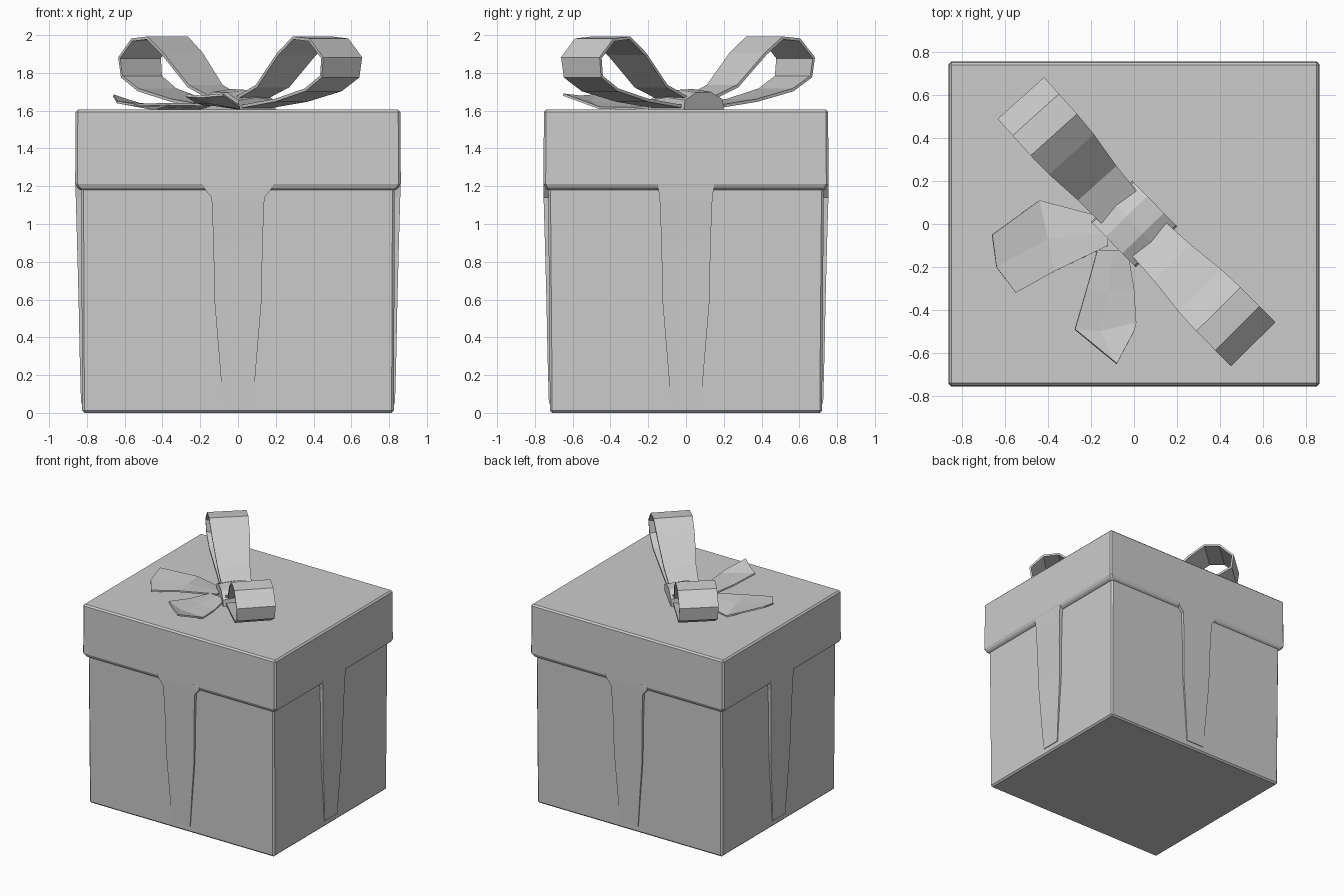
import bpy, bmesh, math
from mathutils import Vector

if "Cube" in bpy.data.objects:
    bpy.data.objects.remove(bpy.data.objects["Cube"])

grey = bpy.data.materials.new("plain grey")
grey.diffuse_color = (0.6, 0.6, 0.6, 1)
grey.use_nodes = True
grey.node_tree.nodes["Principled BSDF"].inputs["Base Color"].default_value = grey.diffuse_color


def make(name, verts, faces, thickness=0, bevel=0):
    me = bpy.data.meshes.new(name)
    me.from_pydata([tuple(v) for v in verts], [], faces)
    bm = bmesh.new()
    bm.from_mesh(me)
    bmesh.ops.recalc_face_normals(bm, faces=bm.faces)
    bm.to_mesh(me)
    bm.free()
    me.materials.append(grey)
    ob = bpy.data.objects.new(name, me)
    bpy.context.collection.objects.link(ob)
    if thickness:
        m = ob.modifiers.new("thickness", 'SOLIDIFY')
        m.thickness = thickness
        m.offset = 0
    if bevel:
        m = ob.modifiers.new("bevel", 'BEVEL')
        m.width = bevel
        m.segments = 1
        m.limit_method = 'ANGLE'
    return ob


def rings(name, levels, bevel):
    """Closed rectangular stack; each level is (half x, half y, z)."""
    verts, faces = [], []
    for hx, hy, z in levels:
        verts += [(-hx, -hy, z), (hx, -hy, z), (hx, hy, z), (-hx, hy, z)]
    n = len(levels)
    for i in range(n - 1):
        for j in range(4):
            k = (j + 1) % 4
            faces.append((4*i + j, 4*i + k, 4*i + 4 + k, 4*i + 4 + j))
    faces += [(3, 2, 1, 0), tuple(range(4*n - 4, 4*n))]
    return make(name, verts, faces, bevel=bevel)


# Box body and overhanging lid
rings("box_body", [(0.825, 0.72, 0), (0.83, 0.73, 1.25)], 0.012)
rings("lid", [(0.83, 0.728, 1.175), (0.862, 0.755, 1.2), (0.86, 0.752, 1.605)], 0.012)


# Ribbon straps that run out of the lid and sink into each wall
def strap(name, angle, wall, flare):
    rows = [(1.22, 0.14 + flare, 0.030), (1.19, 0.14 + flare * 0.8, 0.030),
            (1.14, 0.14, 0.029), (0.9, 0.13, 0.022),
            (0.6, 0.125, 0.014), (0.3, 0.10, 0.008), (0.05, 0.08, 0.001)]
    verts, faces = [], []
    for z, w, out in rows:
        for x, d in ((-w, -0.02), (-w, out), (w, out), (w, -0.02)):
            p = Vector((x, -(wall + d)))
            c, s = math.cos(angle), math.sin(angle)
            verts.append((c*p.x - s*p.y, s*p.x + c*p.y, z))
    n = len(rows)
    for i in range(n - 1):
        for j in range(4):
            k = (j + 1) % 4
            faces.append((4*i + j, 4*i + k, 4*i + 4 + k, 4*i + 4 + j))
    faces += [(0, 1, 2, 3), tuple(range(4*n - 4, 4*n))]
    make(name, verts, faces)


for i, side in enumerate(("front", "right", "back", "left")):
    strap(side + "_strap", i * math.pi / 2, (0.725, 0.83)[i % 2], (0.05, 0.01)[i % 2])


# Bow loops: a flat ribbon swept along a teardrop profile (distance, height, half width)
LOOP = [(0.08, 1.66, 0.11), (0.26, 1.73, 0.12), (0.44, 1.90, 0.14),
        (0.56, 1.985, 0.145), (0.68, 1.975, 0.145), (0.78, 1.88, 0.145),
        (0.765, 1.78, 0.14), (0.64, 1.71, 0.135), (0.4, 1.655, 0.12),
        (0.08, 1.615, 0.11)]


def bow_loop(name, dx, dy):
    d = Vector((dx, dy, 0)).normalized()
    side = Vector((-d.y, d.x, 0))
    verts = []
    for r, z, w in LOOP:
        for s in (-w, w):
            verts.append(d * r + side * s + Vector((0, 0, z)))
    faces = [(2*i, 2*i + 1, 2*i + 3, 2*i + 2) for i in range(len(LOOP) - 1)]
    make(name, verts, faces, thickness=0.016)


bow_loop("bow_loop_right", 0.545, -0.55)
bow_loop("bow_loop_left", -0.53, 0.59)

# Knot: faceted band lying across the two loops
d = Vector((0.7, -0.714, 0)).normalized()
s = Vector((-d.y, d.x, 0))
verts, faces = [], []
for w in (-0.135, 0, 0.135):
    up = 0.015 if w == 0 else 0
    for r, z in ((-0.15, 1.59), (-0.14, 1.66), (-0.05, 1.70),
                 (0.06, 1.695), (0.14, 1.655), (0.15, 1.59)):
        verts.append(d * r + s * w + Vector((0, 0, z + up * (z > 1.6))))
for i in range(2):
    for j in range(6):
        k = (j + 1) % 6
        faces.append((6*i + j, 6*i + k, 6*i + 6 + k, 6*i + 6 + j))
faces += [tuple(range(6)), tuple(range(12, 18))]
make("knot", verts, faces)


# Ribbon tails: rows of left / middle / right points ending in a notched tip
def tail(name, rows):
    verts = [p for row in rows for p in row]
    faces = []
    for i in range(len(rows) - 1):
        for j in range(2):
            a = 3*i + j
            faces.append((a, a + 1, a + 4, a + 3))
    make(name, verts, faces, thickness=0.012)


tail("tail_left", [
    [(-0.10, 0.02, 1.615), (-0.12, -0.04, 1.63), (-0.12, -0.10, 1.63)],
    [(-0.44, 0.11, 1.608), (-0.40, -0.07, 1.625), (-0.37, -0.22, 1.635)],
    [(-0.66, -0.05, 1.68), (-0.64, -0.20, 1.645), (-0.55, -0.32, 1.63)]])
tail("tail_front", [
    [(-0.17, -0.12, 1.63), (-0.10, -0.12, 1.63), (-0.03, -0.12, 1.62)],
    [(-0.22, -0.30, 1.645), (-0.12, -0.32, 1.63), (0.0, -0.30, 1.612)],
    [(-0.275, -0.49, 1.68), (-0.16, -0.50, 1.645), (0.01, -0.46, 1.615)],
    [(-0.19, -0.56, 1.675), (-0.08, -0.65, 1.685), (0.0, -0.50, 1.63)]])
